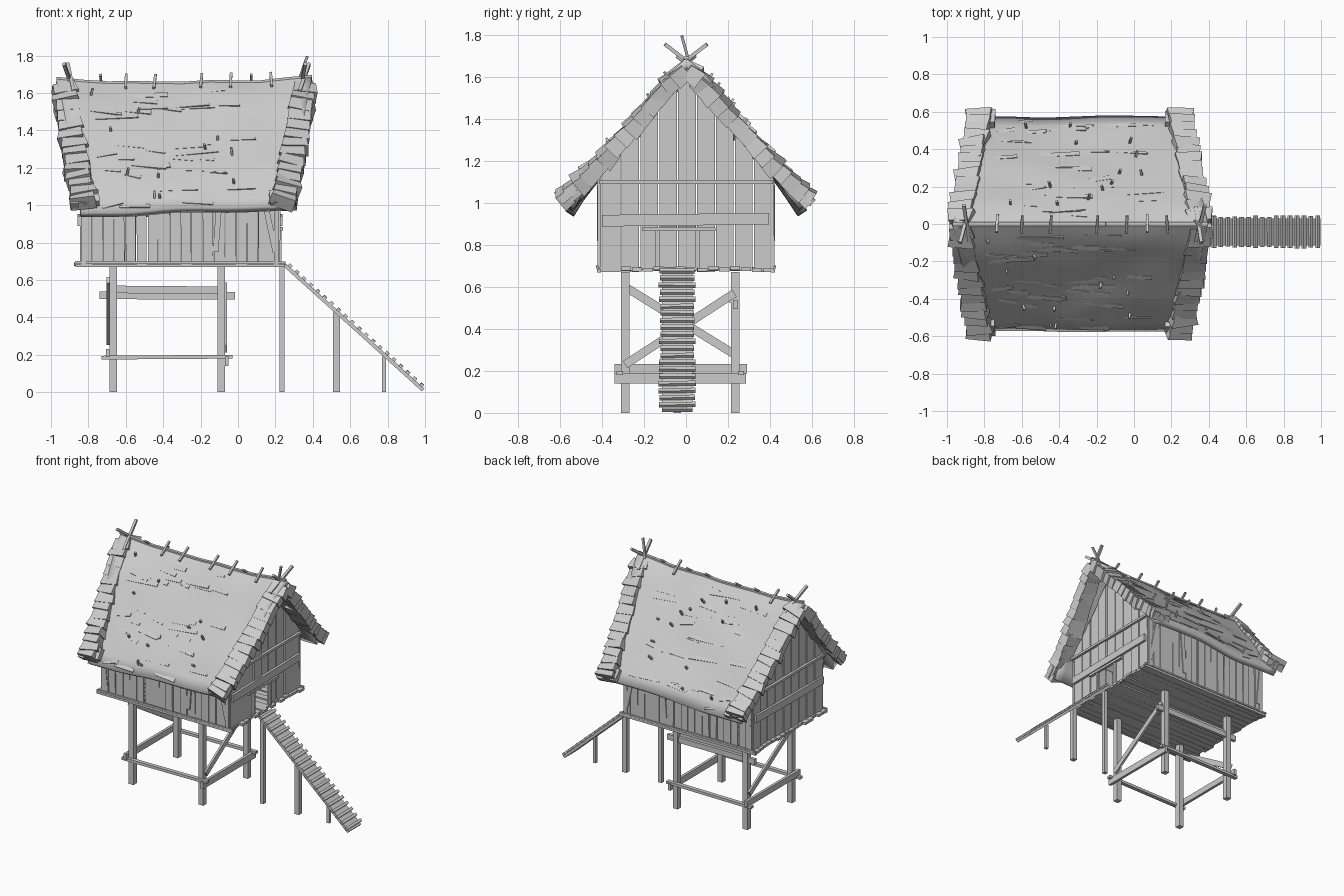
import bpy, bmesh, math, random
from mathutils import Vector, noise

if "Cube" in bpy.data.objects:
    bpy.data.objects.remove(bpy.data.objects["Cube"])

random.seed(4)
R = random.uniform
grey = bpy.data.materials.new("weathered grey")
grey.diffuse_color = (0.6, 0.6, 0.6, 1)
grey.use_nodes = True
grey.node_tree.nodes["Principled BSDF"].inputs["Base Color"].default_value = grey.diffuse_color


def finish(name, bm):
    bmesh.ops.recalc_face_normals(bm, faces=bm.faces)
    me = bpy.data.meshes.new(name)
    bm.to_mesh(me)
    bm.free()
    me.materials.append(grey)
    ob = bpy.data.objects.new(name, me)
    bpy.context.collection.objects.link(ob)
    return ob


def beam(bm, a, b, w, h, up=(0, 0, 1), flare=1.0):
    """Bar from a to b: w sideways, h along 'up'; flare widens the b end."""
    a, b = Vector(a), Vector(b)
    d = (b - a).normalized()
    side = Vector(up).cross(d).normalized()
    top = d.cross(side)
    ends = []
    for p, k in ((a, 1), (b, flare)):
        ends.append([bm.verts.new(p + side * w * k * i / 2 + top * h * k * j / 2)
                     for i, j in ((-1, -1), (1, -1), (1, 1), (-1, 1))])
    bm.faces.new(ends[0])
    bm.faces.new(ends[1][::-1])
    for i in range(4):
        j = (i + 1) % 4
        bm.faces.new((ends[0][i], ends[1][i], ends[1][j], ends[0][j]))


def slab(bm, outline, thick):
    """Flat outline pushed along a vector."""
    v0 = [bm.verts.new(p) for p in outline]
    v1 = [bm.verts.new(Vector(p) + Vector(thick)) for p in outline]
    n = len(v0)
    bm.faces.new(v0)
    bm.faces.new(v1[::-1])
    for i in range(n):
        j = (i + 1) % n
        bm.faces.new((v0[i], v1[i], v1[j], v0[j]))


def interp(pts, y):
    for (y0, z0), (y1, z1) in zip(pts, pts[1:]):
        if y <= y1:
            return z0 + (z1 - z0) * (y - y0) / (y1 - y0)
    return z1


# roof height over distance from the ridge
MAIN = [(0, 1.66), (0.1, 1.575), (0.2, 1.45), (0.4, 1.215), (0.5, 1.09), (0.575, 0.98)]
RAKE = [(0, 1.69), (0.1, 1.6), (0.2, 1.47), (0.4, 1.25), (0.5, 1.15), (0.61, 1.05)]

# stilts with cross beams and diagonals
bm = bmesh.new()
PX, PY = (-0.667, -0.09), (-0.29, 0.235)
for x in PX:
    for y in PY:
        beam(bm, (x, y, 0), (x, y, 0.67), 0.04, 0.04, (0, 1, 0))
finish("stilts", bm)
bm = bmesh.new()
beam(bm, (-0.74, 0.235, 0.518), (-0.015, 0.235, 0.515), 0.024, 0.04)
beam(bm, (-0.68, 0.215, 0.55), (-0.07, 0.215, 0.545), 0.02, 0.04)
for y in (-0.315, 0.262):
    beam(bm, (-0.73, y, 0.185), (-0.03, y, 0.19), 0.03, 0.02)
beam(bm, (-0.06, -0.34, 0.165), (-0.06, 0.285, 0.165), 0.02, 0.05)
beam(bm, (-0.697, -0.34, 0.21), (-0.697, 0.29, 0.21), 0.02, 0.045)
beam(bm, (-0.065, -0.29, 0.23), (-0.065, 0.23, 0.57), 0.015, 0.04)
beam(bm, (-0.695, 0.245, 0.27), (-0.695, -0.29, 0.6), 0.015, 0.04)
finish("stilt_braces", bm)

# floor boards and edge rails
bm = bmesh.new()
for i in range(16):
    y = -0.39 + i * 0.052
    beam(bm, (-0.865 + R(-.015, .01), y, 0.685), (0.245 + R(-.02, .015), y, 0.685 + R(-.006, .006)), 0.048, 0.018)
for s in (-1, 1):
    beam(bm, (-0.87, s * 0.415, 0.677), (0.25, s * 0.415, 0.677), 0.02, 0.016)
    beam(bm, (-0.87, s * 0.422, 0.695), (0.25, s * 0.422, 0.693), 0.012, 0.012)
finish("floor", bm)

# gable walls of upright boards, door in the right one
EDGES = (-.41, -.31, -.22, -.13, -.04, .05, .14, .23, .32, .41)
for name, x, out, door in (("right_gable", 0.205, 1, True), ("left_gable", -0.825, -1, False)):
    bm = bmesh.new()
    for y0, y1 in zip(EDGES, EDGES[1:]):
        z0 = 0.885 if door and y0 > -0.15 and y1 < 0.06 else 0.68 + R(-.01, .01)
        a, b = y0 + 0.003, y1 - 0.003
        px = x + R(-.007, .007)
        roof = lambda y: 1.6 - 1.15 * abs(y)
        pts = [(px, a, z0), (px, b, z0), (px, b, roof(b))]
        if a < 0 < b:
            pts.append((px, 0, roof(0)))
        pts.append((px, a, roof(a)))
        slab(bm, pts, (out * 0.015, 0, 0))
    f = x + out * 0.025
    beam(bm, (f, -0.415, 1.1), (f, 0.415, 1.1), 0.02, 0.018)
    beam(bm, (f, -0.4, 0.915), (f, 0.395, 0.925), 0.018, 0.055)
    for s in (-1, 1):
        beam(bm, (x, s * 0.41, 0.68), (x, s * 0.41, 1.11), 0.025, 0.025, (0, 1, 0))
    if door:
        beam(bm, (f, -0.21, 0.875), (f, 0.14, 0.875), 0.02, 0.018)
        for y in (-0.135, 0.055):
            beam(bm, (f - 0.005, y, 0.69), (f - 0.005, y, 0.87), 0.014, 0.02, (0, 1, 0))
    finish(name, bm)

# long walls of upright boards, slightly crooked
for name, s in (("front_wall", -1), ("back_wall", 1)):
    bm = bmesh.new()
    for i in range(18):
        x = -0.81 + i * 0.0592
        y = s * (0.405 + R(-.007, .007))
        beam(bm, (x, y, 0.67 + R(0, .012)), (x + R(-.005, .005), y, 1.12), 0.014, R(.052, .06), (1, 0, 0))
    for x, lean in ((-0.8, -0.03), (0.2, -0.07), (-0.12, 0.025)):
        beam(bm, (x, s * 0.417, 0.75), (x + lean, s * 0.42, 1.08), 0.01, 0.03, (1, 0, 0))
    finish(name, bm)


# thatch: wavy sagging sheet over the ridge
def thatch(t, u):
    y = abs(t) * 0.575
    x = (-0.97 + 0.13 * abs(t)) * (1 - u) + (0.395 - 0.12 * abs(t)) * u
    n = noise.noise(Vector((x * 3, t * 4, 1.7)))
    z = interp(MAIN, y) + 0.025 * (2 * u - 1) ** 4 * (1 - abs(t)) + n * 0.02
    z += abs(t) ** 4 * 0.02 * (2 * u - 1)
    return Vector((x, math.copysign(y + n * 0.01 * abs(t), t), z))


bm = bmesh.new()
NU, NT = 20, 24
grid = [[bm.verts.new(thatch(-1 + 2 * j / NT, i / NU)) for j in range(NT + 1)] for i in range(NU + 1)]
for i in range(NU):
    for j in range(NT):
        bm.faces.new((grid[i][j], grid[i + 1][j], grid[i + 1][j + 1], grid[i][j + 1]))
roof_ob = finish("thatch_roof", bm)
if roof_ob.data.polygons[0].normal.z < 0:
    roof_ob.data.flip_normals()
m = roof_ob.modifiers.new("thickness", 'SOLIDIFY')
m.thickness = 0.045
m.offset = -1
bpy.context.view_layer.objects.active = roof_ob
roof_ob.select_set(True)
bpy.ops.object.shade_smooth_by_angle(angle=math.radians(30))

# loose straw flaps almost flush with the thatch, and short pegs
bm = bmesh.new()
for k in range(60):
    s, t, u = random.choice((-1, 1)), R(0.08, 0.97), R(0.1, 0.72)
    a = thatch(s * t, u)
    b = thatch(s * min(1, t + R(-.03, .03)), u + R(0.06, 0.2))
    up = Vector((0, s * 0.75, 0.66))
    beam(bm, a - up * 0.004, b + up * R(-.002, .003), R(.008, .03), 0.008, up + Vector((0, 0, R(0, .15))))
for k in range(24):
    s, t, u = random.choice((-1, 1)), R(0.1, 0.95), R(0.12, 0.88)
    p = thatch(s * t, u)
    beam(bm, p, p + Vector((R(-.01, .01), s * R(.01, .03), R(.02, .04))), 0.012, 0.012, (1, 0, 0))
finish("straw_flaps", bm)

# ragged overlapping bundles along the sloping roof edges
bm = bmesh.new()
N = 14
for top_x, low_x in ((-0.93, -0.82), (0.355, 0.24)):
    out = -1 if top_x < -0.3 else 1
    for s in (-1, 1):
        for i in range(N):
            v0, v1 = i / N, min((i + 1.4) / N, 1.01)
            ya, yb = 0.59 * v0, 0.59 * v1
            xa, xb = (top_x + (low_x - top_x) * v for v in (v0, v1))
            up = Vector((out * R(0, .3), s * 0.72, 0.7))
            a = Vector((xa, s * ya, interp(RAKE, ya) - 0.058))
            b = Vector((xb + out * R(-.006, .012), s * yb, interp(RAKE, yb) - 0.05 + R(-.008, .006)))
            beam(bm, a, b, 0.115, 0.07, up, R(1.05, 1.3))
        # drooping end tips
        for k in range(3):
            x = low_x + (k - 1) * 0.05
            beam(bm, (x, s * 0.53, 1.07), (x + R(-.01, .01), s * R(.575, .605), R(.99, 1.01)), 0.05, 0.045, (0, s * .7, .7), 0.9)
finish("roof_edge_bundles", bm)

# ridge strip, pegs and crossed end poles
bm = bmesh.new()
for i in range(10):
    a, b = thatch(0, i / 10), thatch(0, (i + 1) / 10)
    beam(bm, a, b, 0.022, 0.012)
for x in (-0.73, -0.6, -0.45, -0.2, -0.04, 0.07, 0.18):
    z = thatch(0, (x + 0.97) / 1.365).z
    s = random.choice((-1, 1))
    beam(bm, (x, -0.05 * s, z - 0.03), (x + R(-.01, .01), 0.045 * s, z + 0.04), 0.014, 0.014, (1, 0, 0))
for x, lean in ((-0.9, -0.02), (0.35, 0.02)):
    for s in (-1, 1):
        beam(bm, (x - lean, -0.09 * s, 1.61), (x + lean + s * 0.01, 0.1 * s, 1.755), 0.018, 0.018, (1, 0, 0))
beam(bm, (0.32, 0.02, 1.65), (0.37, -0.02, 1.795), 0.014, 0.014, (1, 0, 0))
finish("ridge_poles", bm)

# ramp ladder with cleats, and its props
bm = bmesh.new()
A, B = Vector((0.25, -0.042, 0.68)), Vector((0.99, -0.042, 0.012))
d = (B - A).normalized()
up = Vector((-d.z, 0, d.x))
beam(bm, A, B, 0.145, 0.02, up)
for i in range(20):
    p = A.lerp(B, (i + 0.5) / 20) + up * 0.016
    w = 0.086 + R(-.007, .004)
    beam(bm, p - Vector((0, w, R(-.003, .003))), p + Vector((0, w, 0)), 0.02, 0.016, up)
finish("ladder_ramp", bm)
bm = bmesh.new()
for x, z, w in ((0.235, 0.67, 0.028), (0.527, 0.425, 0.036), (0.78, 0.19, 0.022)):
    beam(bm, (x, -0.042, 0), (x, -0.042, z), w, w, (0, 1, 0))
finish("ladder_props", bm)
